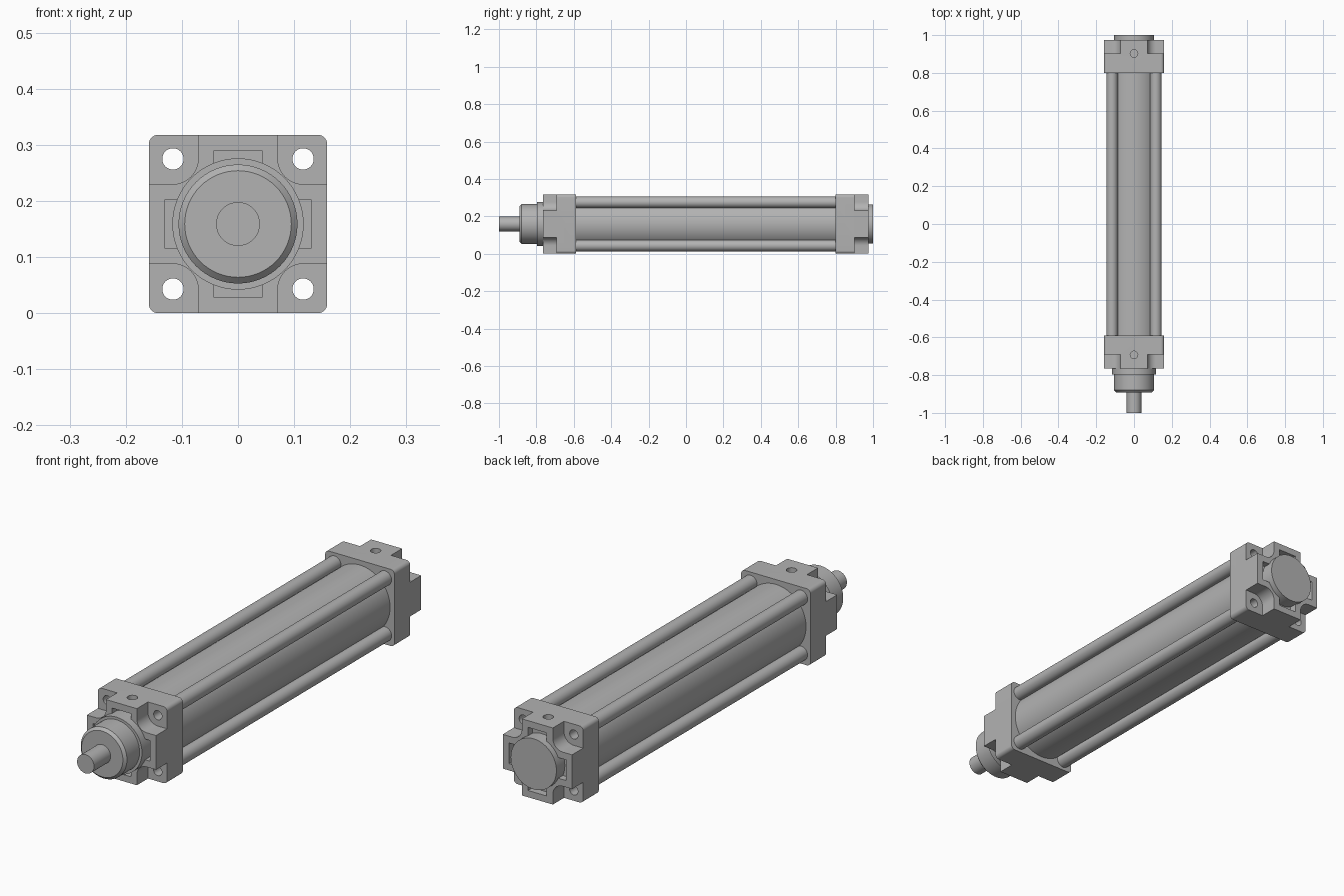
import bpy
import bmesh
import math
from mathutils import Matrix, Vector

old = bpy.data.objects.get("Cube")
if old:
    bpy.data.objects.remove(old, do_unlink=True)

HALF = 0.159      # half width of the square heads, also the axis height
ROD = 0.116       # tie rod offset from the axis
HEAD = 0.176      # head thickness
QUADRANTS = [(sx, sz) for sx in (-1, 1) for sz in (-1, 1)]

metal = bpy.data.materials.new("Grey metal")
metal.use_nodes = True
GREY = (0.45, 0.45, 0.45, 1)
metal.diffuse_color = GREY
metal.node_tree.nodes["Principled BSDF"].inputs["Base Color"].default_value = GREY


def finish(name, bm):
    """Turn a bmesh into a grey object with smooth curves and sharp edges."""
    bmesh.ops.recalc_face_normals(bm, faces=bm.faces)
    mesh = bpy.data.meshes.new(name)
    bm.to_mesh(mesh)
    bm.free()
    mesh.materials.append(metal)
    obj = bpy.data.objects.new(name, mesh)
    bpy.context.collection.objects.link(obj)
    smooth(obj)
    return obj


def smooth(obj):
    bpy.ops.object.select_all(action="DESELECT")
    obj.select_set(True)
    bpy.context.view_layer.objects.active = obj
    bpy.ops.object.shade_smooth_by_angle(angle=math.radians(30))


def add_box(bm, x, y, z):
    """Box from (low, high) pairs, with z measured from the axis."""
    size = [abs(b - a) for a, b in (x, y, z)]
    mid = Vector([(a + b) / 2 for a, b in (x, y, z)]) + Vector((0, 0, HALF))
    matrix = Matrix.Translation(mid) @ Matrix.Diagonal((*size, 1))
    return bmesh.ops.create_cube(bm, size=1, matrix=matrix)["verts"]


def round_edges(bm, verts, radius, wanted):
    """Round the lengthwise edges whose position passes the test."""
    edges = {e for v in verts for e in v.link_edges}
    picked = []
    for e in edges:
        a, b = (v.co for v in e.verts)
        if abs(a.x - b.x) + abs(a.z - b.z) < 1e-5 and wanted(a):
            picked.append(e)
    bmesh.ops.bevel(bm, geom=picked, offset=radius, segments=10,
                    profile=0.5, affect="EDGES")


def lathe(bm, profile, x=0, z=0, closed=False, steps=64):
    """Spin (radius, y) points around a lengthwise axis."""
    centre = Vector((x, 0, HALF + z))
    verts = [bm.verts.new(centre + Vector((r, y, 0))) for r, y in profile]
    edges = [bm.edges.new(p) for p in zip(verts, verts[1:])]
    if closed:
        edges.append(bm.edges.new((verts[-1], verts[0])))
    bmesh.ops.spin(bm, geom=verts + edges, cent=centre, axis=(0, 1, 0),
                   angle=math.tau, steps=steps)
    bmesh.ops.remove_doubles(bm, verts=bm.verts, dist=1e-5)


def cut(obj, bm):
    """Subtract a temporary cutter."""
    cutter = finish("cutter", bm)
    cutter.hide_render = True
    mod = obj.modifiers.new("cut", "BOOLEAN")
    mod.operation = "DIFFERENCE"
    mod.solver = "EXACT"
    mod.object = cutter
    bpy.context.view_layer.objects.active = obj
    bpy.ops.object.modifier_apply(modifier=mod.name)
    bpy.data.objects.remove(cutter, do_unlink=True)


def head(name, inner, out):
    """Square end head; out is the direction of its outer face along y."""
    def at(depth):
        return inner + out * depth

    bm = bmesh.new()
    verts = add_box(bm, (-HALF, HALF), (at(0), at(HEAD)), (-HALF, HALF))
    round_edges(bm, verts, 0.017, lambda co: True)
    block = finish(name, bm)

    # Corner notches rounded around the bolt holes
    bm = bmesh.new()
    for sx, sz in QUADRANTS:
        verts = add_box(bm, (sx * 0.071, sx * 0.2), (at(0.103), at(0.2)),
                        (sz * 0.071, sz * 0.2))
        round_edges(bm, verts, 0.045, lambda co: abs(co.x) < 0.1
                    and abs(co.z - HALF) < 0.1)
    cut(block, bm)

    # Bolt holes and the port on top
    bm = bmesh.new()
    for sx, sz in QUADRANTS:
        lathe(bm, [(0, at(-0.1)), (0.019, at(-0.1)), (0.019, at(0.3)),
                   (0, at(0.3))], sx * ROD, sz * ROD, steps=32)
    bmesh.ops.create_cone(bm, cap_ends=True, segments=32, radius1=0.02,
                          radius2=0.02, depth=0.1,
                          matrix=Matrix.Translation((0, at(0.104), 2 * HALF)))
    cut(block, bm)

    # Pockets on the four sides of the outer face
    bm = bmesh.new()
    depth = (at(HEAD - 0.03), at(HEAD + 0.05))
    for s in (-1, 1):
        add_box(bm, (s * 0.06, s * 0.131), depth, (-0.043, 0.043))
        add_box(bm, (-0.043, 0.043), depth, (s * 0.06, s * 0.131))
    cut(block, bm)
    smooth(block)


FRONT, BACK = -0.589, 0.799
head("front_head", FRONT, -1)
head("back_head", BACK, 1)

# Barrel between the heads
bm = bmesh.new()
lathe(bm, [(0, FRONT - 0.01), (0.139, FRONT - 0.01),
           (0.139, BACK + 0.01), (0, BACK + 0.01)], steps=96)
for v in bm.verts:
    v.co.y = min(max(v.co.y, FRONT), BACK)
finish("barrel", bm)

# Hollow tie rods
for i, (sx, sz) in enumerate(QUADRANTS):
    bm = bmesh.new()
    lathe(bm, [(0.03, FRONT), (0.03, BACK), (0.019, BACK), (0.019, FRONT)],
          sx * ROD, sz * ROD, closed=True, steps=32)
    finish(f"tie_rod_{i + 1}", bm)

# Stepped front collar with a chamfered nose
bm = bmesh.new()
lathe(bm, [(0, -0.7), (0.117, -0.7), (0.117, -0.797), (0.106, -0.797),
           (0.106, -0.88), (0.095, -0.891), (0, -0.891)])
finish("front_collar", bm)

# Piston rod
bm = bmesh.new()
lathe(bm, [(0, -0.85), (0.039, -0.85), (0.039, -1), (0, -1)], steps=48)
finish("piston_rod", bm)

# Back boss
bm = bmesh.new()
lathe(bm, [(0, 0.9), (0.105, 0.9), (0.105, 1), (0, 1)])
finish("back_boss", bm)
